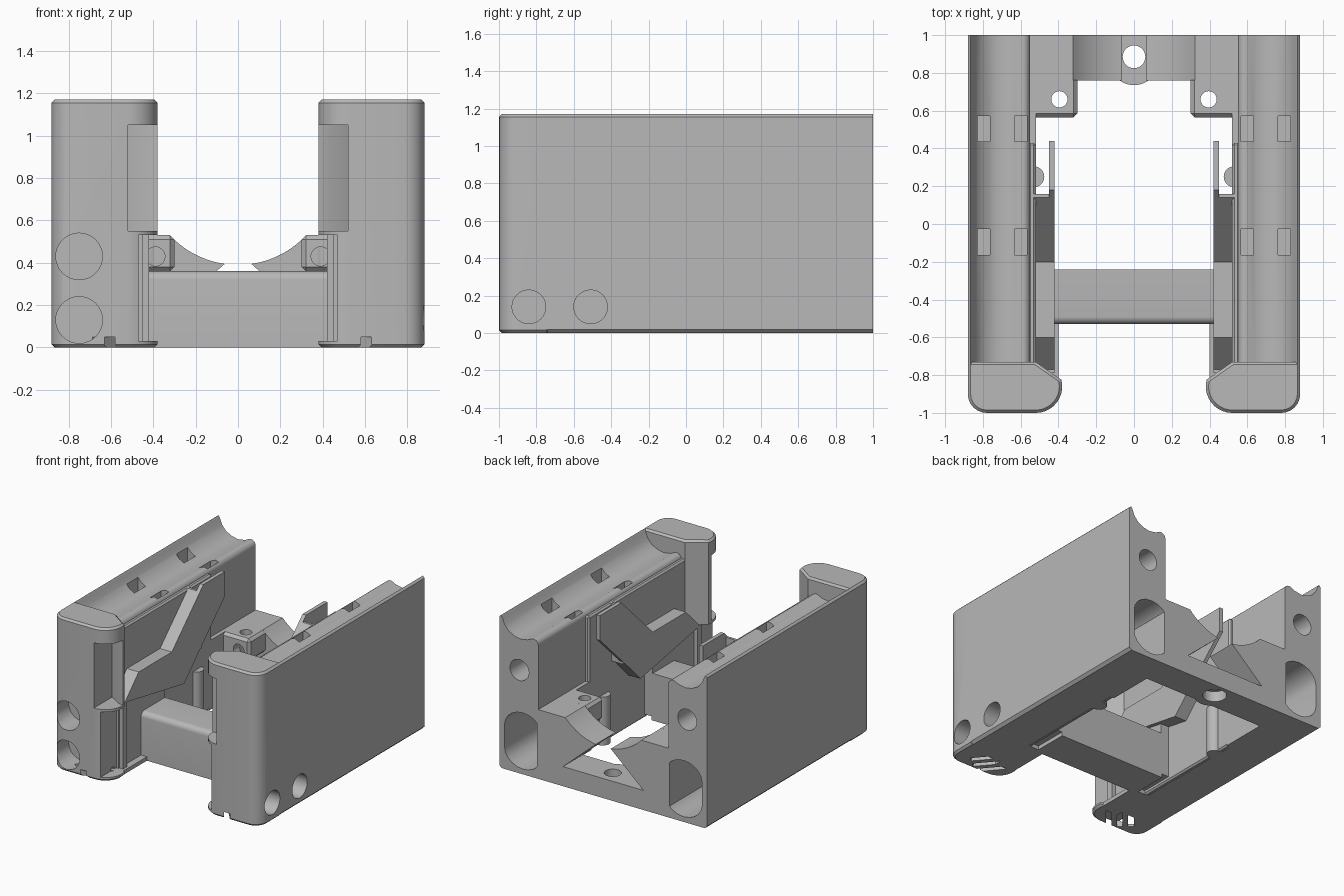
import bpy, bmesh, math
from mathutils import Vector, Matrix

if "Cube" in bpy.data.objects:
    bpy.data.objects.remove(bpy.data.objects["Cube"], do_unlink=True)

grey = bpy.data.materials.new("plain_grey")
grey.use_nodes = True
grey.diffuse_color = (0.48, 0.48, 0.48, 1)
grey.node_tree.nodes["Principled BSDF"].inputs["Base Color"].default_value = grey.diffuse_color


def finish(name, bm):
    bmesh.ops.recalc_face_normals(bm, faces=bm.faces)
    mesh = bpy.data.meshes.new(name)
    bm.to_mesh(mesh)
    bm.free()
    mesh.materials.append(grey)
    ob = bpy.data.objects.new(name, mesh)
    bpy.context.collection.objects.link(ob)
    return ob


def prism(name, pts, axis, a, b):
    """Extrude a 2D outline along an axis; the outline uses the other two axes in order."""
    def place(p, t):
        v = list(p)
        v.insert("xyz".index(axis), t)
        return v
    bm = bmesh.new()
    face = bm.faces.new([bm.verts.new(place(p, a)) for p in pts])
    new = bmesh.ops.extrude_face_region(bm, geom=[face])["geom"]
    shift = Vector(place((0, 0), b - a))
    bmesh.ops.translate(bm, vec=shift, verts=[v for v in new if isinstance(v, bmesh.types.BMVert)])
    return finish(name, bm)


def box(name, x, y, z):
    return prism(name, [(x[0], y[0]), (x[1], y[0]), (x[1], y[1]), (x[0], y[1])], "z", *z)


def arc(cx, cy, r, start, end, n=10):
    angles = [math.radians(start + (end - start) * i / n) for i in range(n + 1)]
    return [(cx + r * math.cos(t), cy + r * math.sin(t)) for t in angles]


def rod(name, c, r, axis, a, b):
    return prism(name, arc(*c, r, 0, 360, 32)[:-1], axis, a, b)


def modify(ob, kind, **settings):
    m = ob.modifiers.new(kind.lower(), kind)
    for key, value in settings.items():
        setattr(m, key, value)
    bpy.ops.object.select_all(action="DESELECT")
    bpy.context.view_layer.objects.active = ob
    ob.select_set(True)
    bpy.ops.object.modifier_apply(modifier=m.name)


def cut(ob, *cutters):
    for c in cutters:
        modify(ob, "BOOLEAN", operation="DIFFERENCE", solver="EXACT", object=c)
        bpy.data.objects.remove(c, do_unlink=True)


def chamfer(ob, width, segments=1):
    modify(ob, "BEVEL", width=width, segments=segments, limit_method="ANGLE",
           angle_limit=math.radians(50))


def smooth(ob):
    bpy.ops.object.select_all(action="DESELECT")
    bpy.context.view_layer.objects.active = ob
    ob.select_set(True)
    bpy.ops.object.shade_smooth_by_angle(angle=math.radians(30))


def build_side(s, side):
    def mx(pts):
        return [(s * x, y) for x, y in pts]

    def sbox(name, x, y, z):
        return box(name, (s * x[0], s * x[1]), y, z)

    # Long side wall with a hollowed top
    groove = [(0.853, 1.15), (0.835, 1.105), (0.80, 1.065), (0.75, 1.04), (0.70, 1.03), (0.64, 1.04)]
    profile = [(0.55, 0), (0.86, 0), (0.88, 0.02), (0.88, 1.155), (0.865, 1.17)]
    profile += groove + arc(0.59, 1.02, 0.04, 70, 180, 6)
    wall = prism(side + "_wall", mx(profile), "y", -0.8, 1)
    for x in (0.6, 0.795):
        for y in (-0.095, 0.505):
            cut(wall, sbox("cutter", (x - 0.033, x + 0.033), (y - 0.068, y + 0.068), (0.93, 1.2)))
    slot = arc(0.68, 0.34, 0.13, 0, 180) + arc(0.68, 0.17, 0.13, 180, 360)
    slot = [(0.68 + (x - 0.68) * 1.2, z) for x, z in slot]
    cut(wall, prism("cutter", mx(slot), "y", 0.55, 1.1),
        rod("cutter", (s * 0.71, 0.79), 0.08, "y", 0.7, 1.1))

    # Inner thickening of the wall
    pad = sbox(side + "_wall_pad", (0.52, 0.56), (-0.75, 0.43), (0, 1.03))
    chamfer(pad, 0.012)
    sbox(side + "_lower_pad", (0.52, 0.56), (0.4, 1), (0, 0.53))

    # Front pillar with a rounded nose
    outline = arc(0.78, -0.9, 0.1, 0, -90, 6) + arc(0.52, -0.86, 0.14, -90, -195, 10)
    outline += [(0.42, -0.80), (0.52, -0.73), (0.88, -0.73)]
    pillar = prism(side + "_front_pillar", mx(outline), "z", 0, 1.17)
    chamfer(pillar, 0.015)
    recess = [(0.52, -1.1), (0.34, -1.1), (0.34, -0.86), (0.43, -0.835), (0.52, -0.78)]
    cut(pillar, prism("cutter", mx(recess), "z", 0.55, 1.05),
        sbox("cutter", (0.3, 0.47), (-1.1, -0.6), (0.03, 0.53)))

    # Three slanted grip slots under the foot
    for k in (-1, 0, 1):
        slit = box("cutter", (-0.12, 0.12), (-0.02, 0.02), (-0.05, 0.05))
        slit.data.transform(Matrix.Translation((s * (0.6 + k * 0.06), -0.87 + k * 0.05, 0))
                            @ Matrix.Rotation(-s * math.radians(50), 4, "Z"))
        cut(pillar, slit)

    # Round sockets differ between the two sides
    if s < 0:
        for z in (0.13, 0.43):
            cut(pillar, rod("cutter", (-0.75, z), 0.11, "y", -1.1, -0.82))
    else:
        for y in (-0.84, -0.51):
            for part in (pillar, wall):
                cut(part, rod("cutter", (y, 0.14), 0.09, "x", 0.74, 1))

    # Foot plate, guide strip and lower rail panel
    sbox(side + "_foot_plate", (0.40, 0.56), (-0.85, -0.5), (0, 0.03))
    sbox(side + "_guide_strip", (0.42, 0.47), (-0.79, -0.74), (0.03, 0.53))
    sbox(side + "_rail_panel", (0.45, 0.53), (-0.8, -0.24), (0.03, 0.53))

    # Angled guide ramp: full width body, then a thin rising tongue
    body = [(-0.77, 0.53), (-0.05, 0.40), (0.14, 0.59), (0.14, 1.03), (-0.2, 0.70), (-0.6, 0.70)]
    prism(side + "_guide_ramp", body, "x", s * 0.42, s * 0.53)
    tongue = [(0.12, 0.57), (0.44, 0.88), (0.44, 1.07), (0.18, 1.07), (0.12, 1.01)]
    prism(side + "_guide_tongue", tongue, "x", s * 0.42, s * 0.45)
    sbox(side + "_ramp_end_rib", (0.42, 0.54), (0.14, 0.16), (0.59, 1.03))

    # Locating post and screw tab
    post = rod(side + "_post", (s * 0.53, 0.25), 0.055, "z", 0, 0.37)
    tab = sbox(side + "_screw_tab", (0.30, 0.56), (0.565, 0.78), (0.36, 0.53))
    chamfer(tab, 0.02)
    cut(tab, rod("cutter", (s * 0.395, 0.66), 0.043, "z", 0.3, 0.6),
        rod("cutter", (s * 0.39, 0.43), 0.045, "y", 0.5, 0.7))
    for ob in (wall, pillar, post, tab):
        smooth(ob)


build_side(-1, "right")
build_side(1, "left")

# Front cross bar with softened top edges
bar = prism("cross_bar", [(-0.53, 0), (-0.24, 0), (-0.24, 0.36)] + arc(-0.49, 0.32, 0.04, 90, 180, 6),
            "x", -0.46, 0.46)
smooth(bar)

# Rear bridge: curved cradle, triangular opening and screw hole
cradle = [(-0.56, 0), (0.56, 0), (0.56, 0.53)] + arc(0, 0.83, 0.44, -43, -137, 24) + [(-0.56, 0.53)]
bridge = prism("rear_bridge", cradle, "y", 0.76, 1)
cut(bridge, prism("cutter", [(-0.34, 0.15), (0.34, 0.15), (0, 0.45)], "y", 0.7, 1.1),
    rod("cutter", (0, 0.885), 0.06, "z", -0.1, 0.3),
    rod("cutter", (0, 0.885), 0.085, "z", -0.1, 0.08))
smooth(bridge)

# Screw boss bulging in front of the bridge
boss = rod("screw_boss", (0, 0.865), 0.13, "z", 0, 0.15)
cut(boss, rod("cutter", (0, 0.885), 0.06, "z", -0.1, 0.3),
    rod("cutter", (0, 0.885), 0.085, "z", -0.1, 0.08))
smooth(boss)
